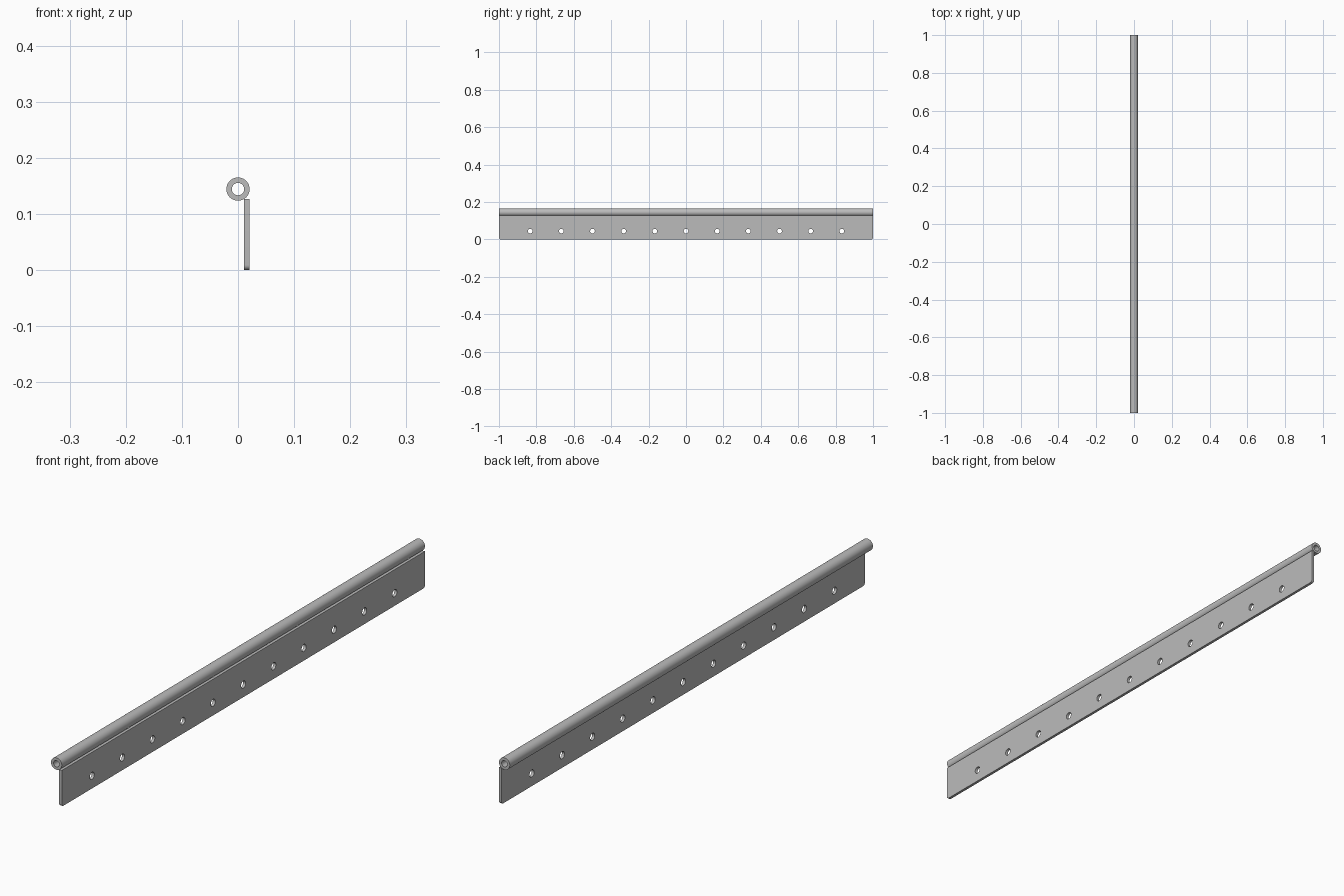
import bpy
import bmesh
from math import cos, sin, pi, radians

cube = bpy.data.objects.get("Cube")
if cube:
    bpy.data.objects.remove(cube, do_unlink=True)

HALF_LENGTH = 1.0
TUBE_Z, TUBE_R, BORE_R = 0.1442, 0.0207, 0.011
PLATE_IN, PLATE_OUT, PLATE_TOP = 0.0107, 0.0207, 0.1262
CORNER_R = 0.009
HOLE_Z, HOLE_R, HOLE_COUNT, HOLE_STEP = 0.044, 0.0125, 11, 1 / 6

steel = bpy.data.materials.new("grey steel")
steel.use_nodes = True
colour = (0.5, 0.5, 0.5, 1)
steel.diffuse_color = colour
steel.node_tree.nodes["Principled BSDF"].inputs["Base Color"].default_value = colour


def arc(cx, cy, r, start, end, steps):
    """Points along an arc, angles in degrees."""
    angles = [radians(start + (end - start) * i / steps) for i in range(steps + 1)]
    return [(cx + r * cos(a), cy + r * sin(a)) for a in angles]


def finish(obj):
    """Weld, orient, colour and smooth a mesh object."""
    bm = bmesh.new()
    bm.from_mesh(obj.data)
    bmesh.ops.remove_doubles(bm, verts=bm.verts, dist=1e-5)
    bmesh.ops.recalc_face_normals(bm, faces=bm.faces)
    bm.to_mesh(obj.data)
    bm.free()
    obj.data.materials.clear()
    obj.data.materials.append(steel)
    bpy.ops.object.select_all(action="DESELECT")
    obj.select_set(True)
    bpy.context.view_layer.objects.active = obj
    bpy.ops.object.shade_smooth_by_angle(angle=radians(35))


# Hollow hinge barrel running front to back
def make_barrel(sides=64):
    bm = bmesh.new()
    loops = []
    for r, y in ((TUBE_R, -HALF_LENGTH), (TUBE_R, HALF_LENGTH),
                 (BORE_R, HALF_LENGTH), (BORE_R, -HALF_LENGTH)):
        loops.append([bm.verts.new((r * cos(2 * pi * i / sides), y,
                                    TUBE_Z + r * sin(2 * pi * i / sides)))
                      for i in range(sides)])
    for k, loop in enumerate(loops):
        other = loops[(k + 1) % len(loops)]
        for i in range(sides):
            j = (i + 1) % sides
            bm.faces.new((loop[i], loop[j], other[j], other[i]))
    mesh = bpy.data.meshes.new("hinge_barrel")
    bm.to_mesh(mesh)
    bm.free()
    obj = bpy.data.objects.new("hinge_barrel", mesh)
    bpy.context.collection.objects.link(obj)
    finish(obj)


# Flat leaf with rounded lower corners and a row of screw holes
def make_leaf():
    curve = bpy.data.curves.new("hinge_leaf", "CURVE")
    curve.dimensions = "2D"
    curve.fill_mode = "BOTH"
    curve.extrude = (PLATE_OUT - PLATE_IN) / 2

    edge = HALF_LENGTH - CORNER_R
    outlines = [[(HALF_LENGTH, PLATE_TOP), (-HALF_LENGTH, PLATE_TOP)]
                + arc(-edge, CORNER_R, CORNER_R, 180, 270, 6)
                + arc(edge, CORNER_R, CORNER_R, 270, 360, 6)]
    for i in range(HOLE_COUNT):
        y = (i - (HOLE_COUNT - 1) / 2) * HOLE_STEP
        outlines.append(arc(y, HOLE_Z, HOLE_R, 0, 360, 24)[:-1])

    for points in outlines:
        spline = curve.splines.new("POLY")
        spline.points.add(len(points) - 1)
        for p, (u, v) in zip(spline.points, points):
            p.co = (u, v, 0, 1)
        spline.use_cyclic_u = True

    obj = bpy.data.objects.new("hinge_leaf", curve)
    bpy.context.collection.objects.link(obj)
    obj.location.x = (PLATE_IN + PLATE_OUT) / 2
    obj.rotation_euler = (pi / 2, 0, pi / 2)
    bpy.ops.object.select_all(action="DESELECT")
    obj.select_set(True)
    bpy.context.view_layer.objects.active = obj
    bpy.ops.object.convert(target="MESH")
    finish(bpy.context.view_layer.objects.active)


make_barrel()
make_leaf()
